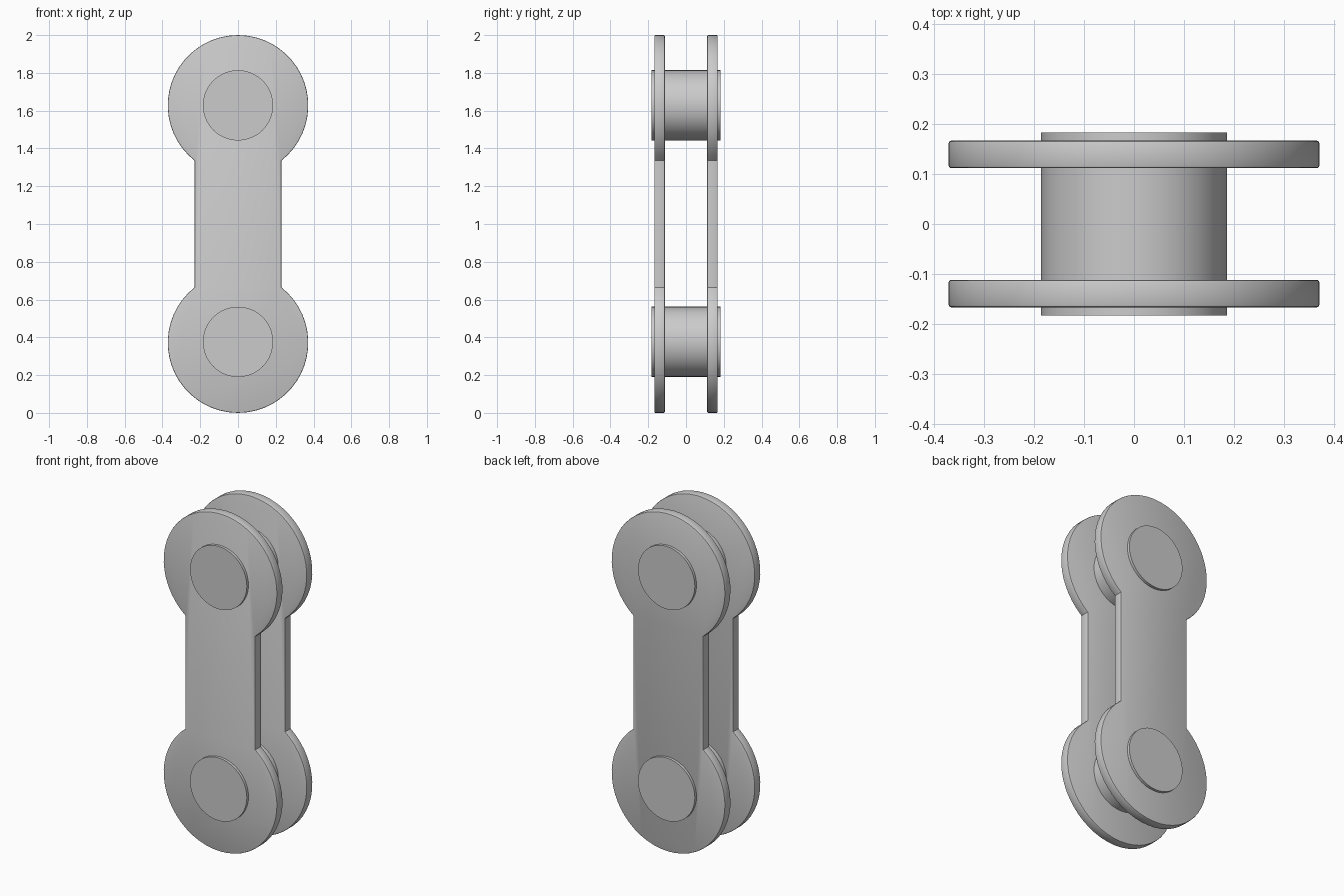
import bpy, bmesh, math

cube = bpy.data.objects.get("Cube")
if cube:
    bpy.data.objects.remove(cube, do_unlink=True)

DISC_R, WAIST, PIN_R = 0.372, 0.23, 0.186
LOW, HIGH = 0.372, 1.628
PLATE_IN, PLATE_OUT, PIN_END = 0.112, 0.167, 0.183

steel = bpy.data.materials.new("grey steel")
steel.use_nodes = True
steel.diffuse_color = (0.6, 0.6, 0.6, 1)
steel.node_tree.nodes["Principled BSDF"].inputs["Base Color"].default_value = (0.6, 0.6, 0.6, 1)


def prism(name, outline, y0, y1, bevel):
    """Extrude an x-z outline along y and soften its rim."""
    bm = bmesh.new()
    face = bm.faces.new([bm.verts.new((x, y0, z)) for x, z in outline])
    out = bmesh.ops.extrude_face_region(bm, geom=[face])
    verts = [v for v in out["geom"] if isinstance(v, bmesh.types.BMVert)]
    bmesh.ops.translate(bm, verts=verts, vec=(0, y1 - y0, 0))
    bmesh.ops.recalc_face_normals(bm, faces=bm.faces)
    if bevel:
        rim = [e for e in bm.edges if abs(e.verts[0].co.y - e.verts[1].co.y) < 1e-5]
        bmesh.ops.bevel(bm, geom=rim, offset=bevel, segments=2, profile=0.5, affect='EDGES')
    mesh = bpy.data.meshes.new(name)
    bm.to_mesh(mesh)
    bm.free()
    mesh.materials.append(steel)
    obj = bpy.data.objects.new(name, mesh)
    bpy.context.collection.objects.link(obj)
    bpy.ops.object.select_all(action='DESELECT')
    obj.select_set(True)
    bpy.context.view_layer.objects.active = obj
    bpy.ops.object.shade_smooth_by_angle(angle=math.radians(35))
    return obj


def arc(cz, radius, start, end, steps):
    angles = [start + (end - start) * i / steps for i in range(steps + 1)]
    return [(radius * math.cos(a), cz + radius * math.sin(a)) for a in angles]


# Link plates: two round ends joined by a straight waist
a = math.acos(WAIST / DISC_R)
outline = arc(HIGH, DISC_R, -a, math.pi + a, 40) + arc(LOW, DISC_R, math.pi - a, 2 * math.pi + a, 40)
prism("front_plate", outline, -PLATE_OUT, -PLATE_IN, 0.005)
prism("back_plate", outline, PLATE_IN, PLATE_OUT, 0.005)

# Pins running through both plates
for name, z in (("lower_pin", LOW + 0.004), ("upper_pin", HIGH)):
    prism(name, arc(z, PIN_R, 0, 2 * math.pi, 40)[:-1], -PIN_END, PIN_END, 0)
